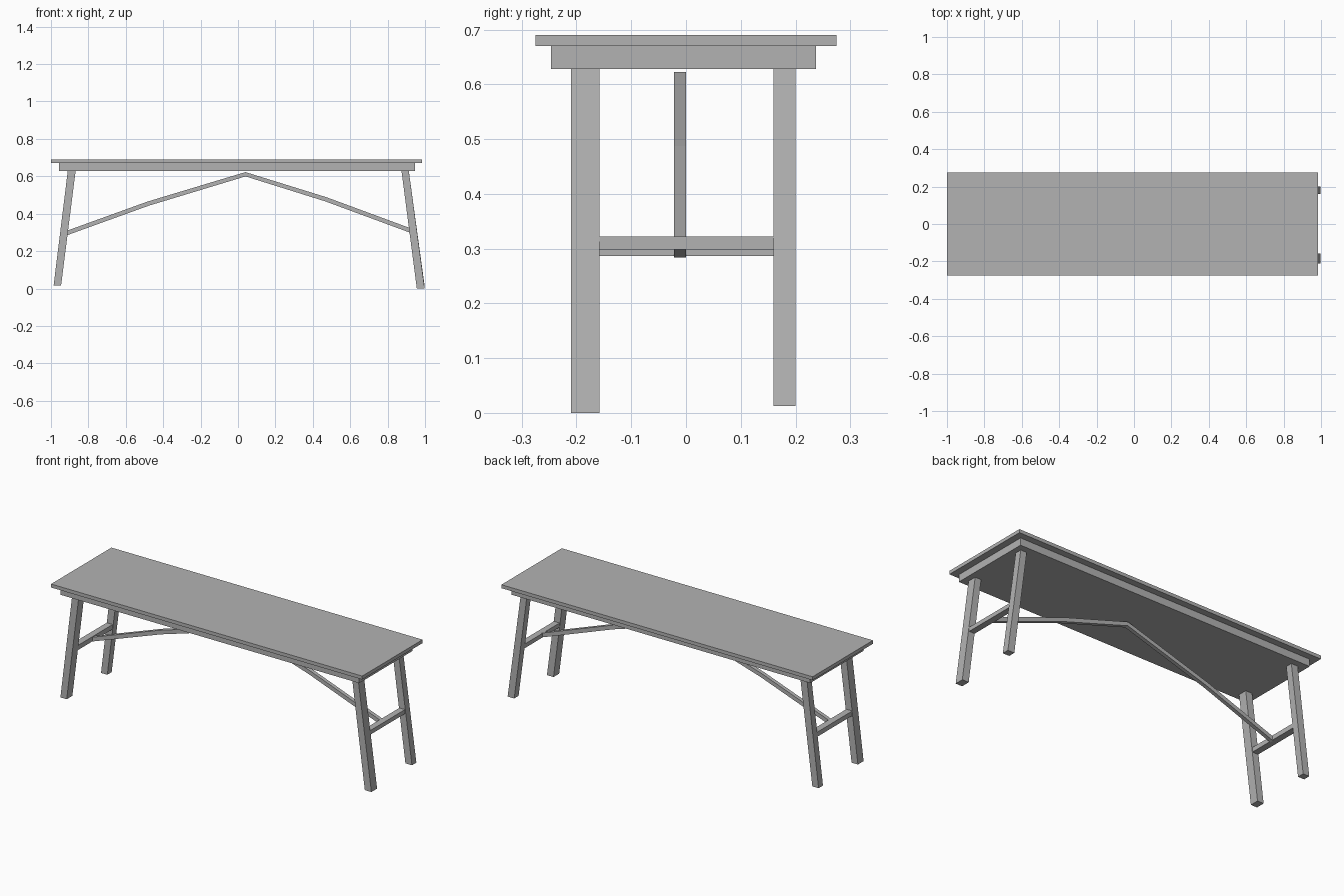
import bpy
import bmesh
from mathutils import Vector

cube = bpy.data.objects.get("Cube")
if cube:
    bpy.data.objects.remove(cube, do_unlink=True)

grey = bpy.data.materials.new("plain grey")
grey.use_nodes = True
colour = (0.45, 0.45, 0.45, 1)
grey.diffuse_color = colour
grey.node_tree.nodes["Principled BSDF"].inputs["Base Color"].default_value = colour


def rect(x, y, z):
    """Level rectangle from x and y ranges."""
    return [(x[0], y[0], z), (x[1], y[0], z), (x[1], y[1], z), (x[0], y[1], z)]


def loft(name, rings):
    """Join four-cornered sections into a closed solid."""
    bm = bmesh.new()
    loops = [[bm.verts.new(p) for p in ring] for ring in rings]
    for a, b in zip(loops, loops[1:]):
        for i in range(4):
            j = (i + 1) % 4
            bm.faces.new((a[i], a[j], b[j], b[i]))
    bm.faces.new(loops[0][::-1])
    bm.faces.new(loops[-1])
    bmesh.ops.recalc_face_normals(bm, faces=bm.faces)
    mesh = bpy.data.meshes.new(name)
    bm.to_mesh(mesh)
    bm.free()
    mesh.materials.append(grey)
    obj = bpy.data.objects.new(name, mesh)
    bpy.context.collection.objects.link(obj)
    return obj


def box(name, x, y, z):
    return loft(name, [rect(x, y, z[0]), rect(x, y, z[1])])


# Top board and the solid frame under it
box("table_top", (-1, 0.985), (-0.275, 0.275), (0.67, 0.69))
box("apron", (-0.958, 0.946), (-0.247, 0.237), (0.628, 0.67))

# Splayed legs, the front pair thicker than the back pair
front, back = (-0.21, -0.158), (0.16, 0.2)
left_foot, left_head = (0.956, 0.998), (0.874, 0.913)
right_foot, right_head = (-0.986, -0.946), (-0.91, -0.868)
for name, y, foot, head, floor in (
    ("front_left_leg", front, left_foot, left_head, 0),
    ("back_left_leg", back, left_foot, left_head, 0.013),
    ("front_right_leg", front, right_foot, right_head, 0.015),
    ("back_right_leg", back, right_foot, right_head, 0.015),
):
    loft(name, [rect(foot, y, floor), rect(head, y, 0.63)])

# Stretchers between the legs at each end
box("left_stretcher", (0.917, 0.953), (-0.16, 0.162), (0.298, 0.322))
box("right_stretcher", (-0.95, -0.912), (-0.16, 0.162), (0.287, 0.314))

# Bent brace rising from both stretchers to the middle
path = [Vector(p) for p in ((-0.92, 0.295), (-0.48, 0.454), (0.04, 0.611),
                            (0.47, 0.477), (0.925, 0.309))]
rings = []
for i, p in enumerate(path):
    along = (path[min(i + 1, len(path) - 1)] - path[max(i - 1, 0)]).normalized()
    side = Vector((-along.y, along.x)) * 0.0115
    a, b = p - side, p + side
    rings.append([(a.x, -0.022, a.y), (a.x, 0, a.y), (b.x, 0, b.y), (b.x, -0.022, b.y)])
loft("brace", rings)
